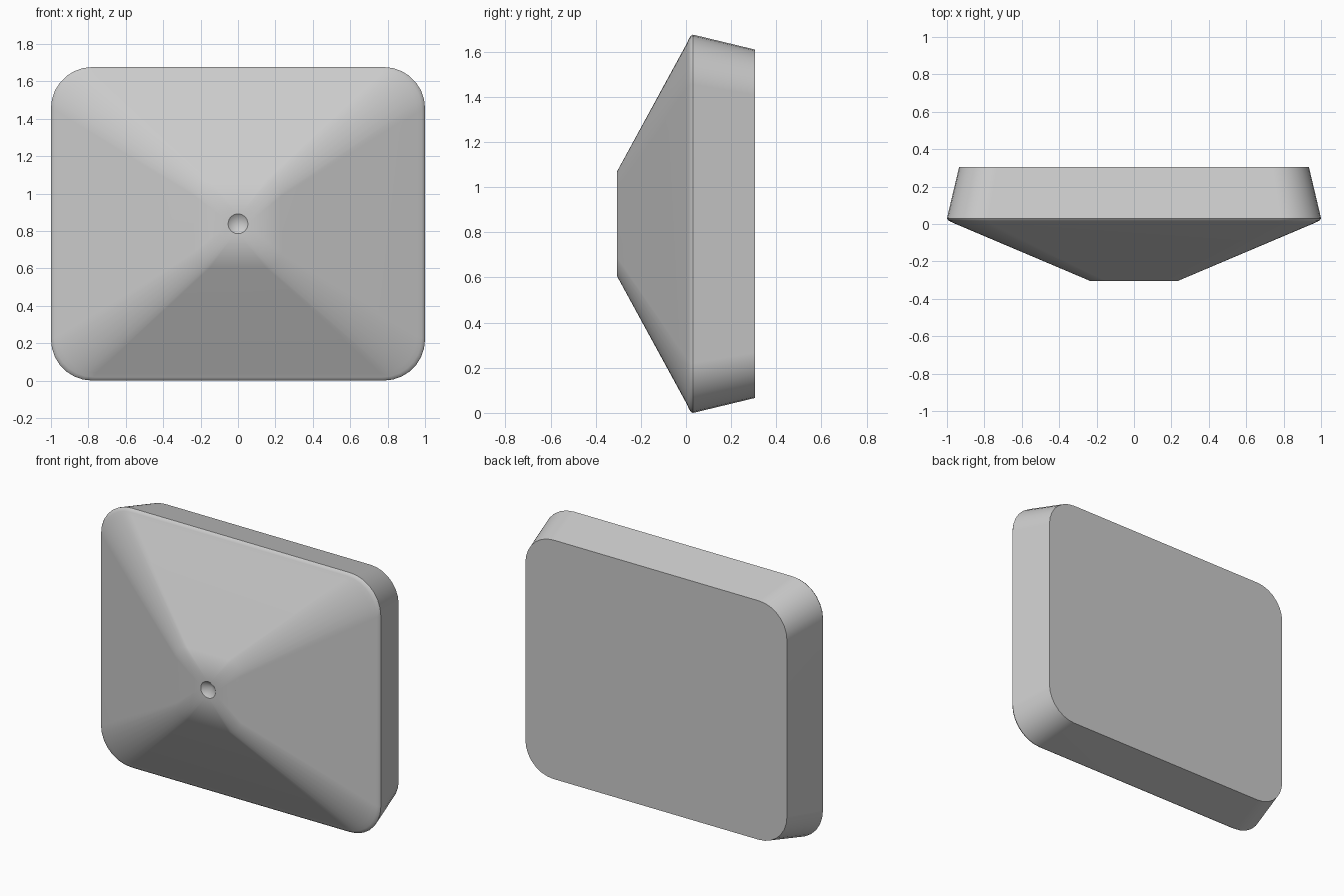
import bpy, bmesh, math

cube = bpy.data.objects.get("Cube")
if cube:
    bpy.data.objects.remove(cube, do_unlink=True)

MID = 0.838   # height of the centre
N = 8         # points per rounded corner


def loop(bm, y, half_w, half_h, radius):
    """Rounded rectangle of vertices at depth y."""
    verts = []
    for q, (sx, sz) in enumerate([(1, 1), (-1, 1), (-1, -1), (1, -1)]):
        for k in range(N):
            # full circles get evenly spread points
            t = (k + 0.5) / N if radius >= half_w else k / (N - 1)
            a = math.pi / 2 * (q + t)
            verts.append(bm.verts.new((sx * (half_w - radius) + radius * math.cos(a), y,
                                       MID + sz * (half_h - radius) + radius * math.sin(a))))
    return verts


def bridge(bm, a, b):
    for i in range(len(a)):
        j = (i + 1) % len(a)
        bm.faces.new((a[i], a[j], b[j], b[i]))


bm = bmesh.new()

# Dimple rim, flat nose, sloped front, rounded rim, tapered side
loops = [loop(bm, -0.305, 0.053, 0.053, 0.053), loop(bm, -0.305, 0.233, 0.233, 0.085)]
for y, inset in [(0.003, 0.04), (0.013, 0.018), (0.02, 0.006), (0.03, 0), (0.04, 0.002)]:
    loops.append(loop(bm, y, 1 - inset, MID - inset, 0.22 - inset / 2))
loops.append(loop(bm, 0.305, 0.935, MID - 0.066, 0.2))
for a, b in zip(loops, loops[1:]):
    bridge(bm, a, b)

# Flat back and conical dimple
bm.faces.new(loops[-1])
tip = bm.verts.new((0, -0.265, MID))
rim = loops[0]
for i in range(len(rim)):
    bm.faces.new((rim[i], rim[(i + 1) % len(rim)], tip))
bmesh.ops.recalc_face_normals(bm, faces=bm.faces)

mesh = bpy.data.meshes.new("pyramid_cap")
bm.to_mesh(mesh)
bm.free()
cap = bpy.data.objects.new("pyramid_cap", mesh)
bpy.context.collection.objects.link(cap)

# Plain grey
grey = bpy.data.materials.new("light grey")
grey.use_nodes = True
color = (0.6, 0.6, 0.6, 1)
grey.diffuse_color = color
grey.node_tree.nodes["Principled BSDF"].inputs["Base Color"].default_value = color
mesh.materials.append(grey)

# Smooth shading that keeps the large faces flat
bpy.context.view_layer.objects.active = cap
cap.select_set(True)
bpy.ops.object.shade_smooth_by_angle(angle=math.radians(31))
weighted = cap.modifiers.new("Weighted Normal", 'WEIGHTED_NORMAL')
weighted.keep_sharp = True
